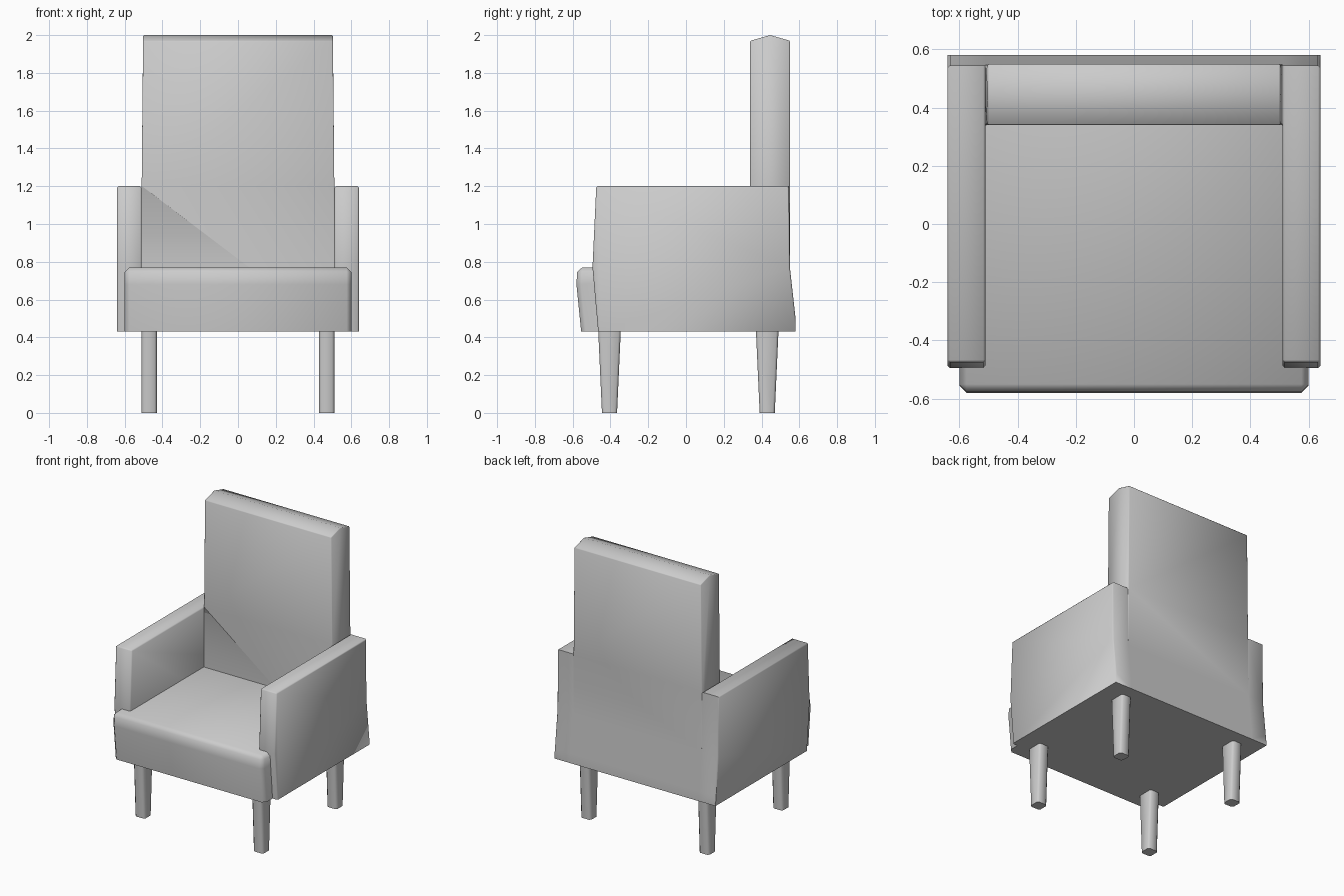
import bpy, bmesh

if "Cube" in bpy.data.objects:
    bpy.data.objects.remove(bpy.data.objects["Cube"])


def finish(bm, name):
    bmesh.ops.recalc_face_normals(bm, faces=bm.faces)
    mesh = bpy.data.meshes.new(name)
    bm.to_mesh(mesh)
    bm.free()
    ob = bpy.data.objects.new(name, mesh)
    bpy.context.collection.objects.link(ob)
    bpy.ops.object.select_all(action='DESELECT')
    ob.select_set(True)
    bpy.context.view_layer.objects.active = ob
    bpy.ops.object.shade_smooth_by_angle(angle=1.0)
    return ob


def extrude_profile(name, profile, x0, x1, bevel, pick, shape=None):
    """Extrude a (y, z) side profile from x0 to x1, then chamfer picked edges."""
    bm = bmesh.new()
    a = [bm.verts.new((x0, y, z)) for y, z in profile]
    b = [bm.verts.new((x1, y, z)) for y, z in profile]
    bm.faces.new(a)
    bm.faces.new(b[::-1])
    n = len(profile)
    for i in range(n):
        j = (i + 1) % n
        bm.faces.new((a[i], b[i], b[j], a[j]))
    bmesh.ops.recalc_face_normals(bm, faces=bm.faces)
    if shape:
        for v in bm.verts:
            shape(v.co)
    edges = [e for e in bm.edges
             if e.calc_face_angle() > 0.8 and pick((e.verts[0].co + e.verts[1].co) / 2)]
    bmesh.ops.bevel(bm, geom=edges, offset=bevel, segments=1, affect='EDGES',
                    clamp_overlap=True)
    return finish(bm, name)


# Seat with rounded front lip
extrude_profile("seat",
                [(-0.555, 0.43), (-0.58, 0.68), (-0.575, 0.77), (0.34, 0.77), (0.34, 0.43)],
                -0.6, 0.6, 0.025, lambda m: m.y < 0.2 and m.z > 0.5)


# Backrest, slightly narrower at the top
def taper_back(co):
    if co.z > 1.5:
        co.x *= 0.985


extrude_profile("backrest",
                [(0.34, 0.43), (0.34, 1.2), (0.34, 1.97), (0.445, 2.0), (0.55, 1.97),
                 (0.55, 1.2), (0.55, 0.77), (0.58, 0.5), (0.58, 0.43)],
                -0.51, 0.51, 0.025, lambda m: m.z > 1.25, taper_back)

# Armrests
for side, s in (("left", -1), ("right", 1)):
    extrude_profile(side + "_armrest",
                    [(-0.465, 0.43), (-0.495, 0.77), (-0.475, 1.2), (0.545, 1.2),
                     (0.55, 0.77), (0.58, 0.5), (0.58, 0.43)],
                    s * 0.51, s * 0.64, 0.02,
                    lambda m: m.z > 0.5 and (m.y < 0.5 or abs(m.x) > 0.6))

# Tapered legs
for side, s in (("left", -1), ("right", 1)):
    for end, y in (("front", -0.405), ("back", 0.43)):
        extrude_profile(f"{end}_{side}_leg",
                        [(y - 0.04, 0), (y + 0.04, 0), (y + 0.06, 0.44), (y - 0.06, 0.44)],
                        s * 0.43, s * 0.51, 0.012, lambda m: 0.1 < m.z < 0.4)
